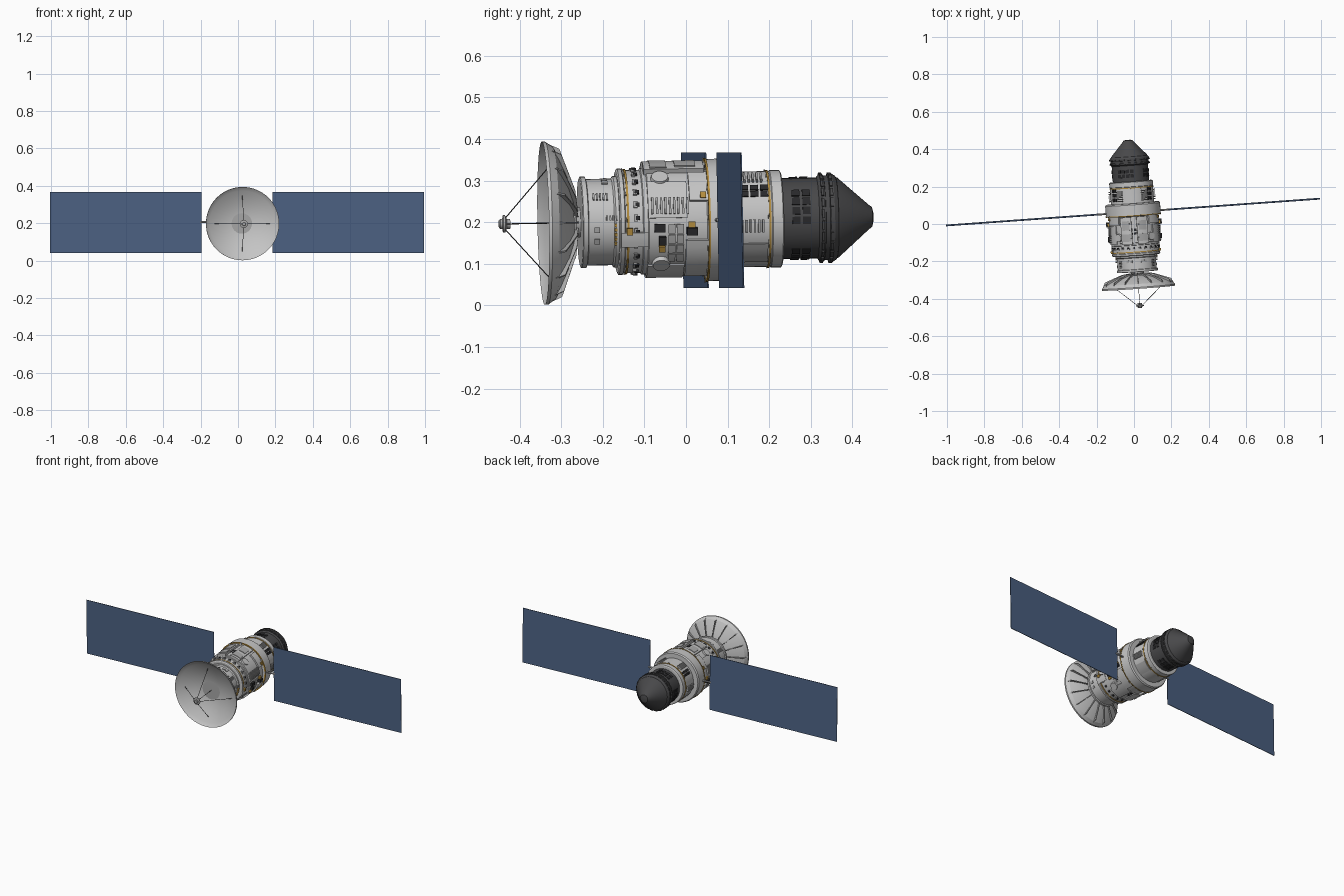
import bpy, bmesh, math
from mathutils import Matrix, Vector

if "Cube" in bpy.data.objects:
    bpy.data.objects.remove(bpy.data.objects["Cube"])

# whole craft is yawed and pitched slightly
POSE = (Matrix.Translation((0, 0, 0.204)) @ Matrix.Rotation(math.radians(4.1), 4, 'Z')
        @ Matrix.Rotation(math.radians(1.1), 4, 'X'))


def material(name, r, g, b):
    m = bpy.data.materials.new(name)
    m.diffuse_color = (r, g, b, 1)
    m.use_nodes = True
    m.node_tree.nodes["Principled BSDF"].inputs["Base Color"].default_value = m.diffuse_color
    return m


HULL = material("hull_light_grey", 0.56, 0.56, 0.56)
PLATE = material("plate_mid_grey", 0.40, 0.40, 0.40)
DARK = material("engine_dark_grey", 0.065, 0.065, 0.068)
BLACK = material("window_black", 0.022, 0.022, 0.024)
GOLD = material("gold_trim", 0.46, 0.27, 0.05)
BLUE = material("solar_blue", 0.075, 0.125, 0.235)


def finish(name, bm, mat):
    bmesh.ops.recalc_face_normals(bm, faces=bm.faces)
    me = bpy.data.meshes.new(name)
    bm.to_mesh(me)
    bm.free()
    me.transform(POSE)
    me.materials.append(mat)
    ob = bpy.data.objects.new(name, me)
    bpy.context.collection.objects.link(ob)


def lathe(name, profile, mat, n=48, closed=False):
    """Revolve (y, radius) points round the long axis; ends are capped unless closed."""
    bm = bmesh.new()
    rings = []
    for y, r in profile:
        rings.append([bm.verts.new((r * math.cos(2 * math.pi * i / n), y,
                                    r * math.sin(2 * math.pi * i / n))) for i in range(n)])
    pairs = list(zip(rings, rings[1:])) + ([(rings[-1], rings[0])] if closed else [])
    for a, b in pairs:
        for i in range(n):
            j = (i + 1) % n
            bm.faces.new((a[i], a[j], b[j], b[i]))
    if not closed:
        bm.faces.new(rings[0])
        bm.faces.new(rings[-1])
    finish(name, bm, mat)


def sector(bm, y0, y1, a0, a1, r0, r1):
    """Curved block on the hull between two angles (0 = +x, 90 = up)."""
    n = max(1, math.ceil(abs(a1 - a0) / 7.5))
    rows = []
    for i in range(n + 1):
        a = math.radians(a0 + (a1 - a0) * i / n)
        rows.append([bm.verts.new((r * math.cos(a), y, r * math.sin(a)))
                     for r, y in ((r0, y0), (r1, y0), (r1, y1), (r0, y1))])
    for p, q in zip(rows, rows[1:]):
        for k in range(4):
            bm.faces.new((p[k], p[(k + 1) % 4], q[(k + 1) % 4], q[k]))
    bm.faces.new(rows[0])
    bm.faces.new(rows[-1])


def sectors(name, mat, specs, mirror=True):
    """Many blocks in one object, mirrored to the -x side."""
    bm = bmesh.new()
    for y0, y1, a0, a1, r0, r1 in specs:
        sector(bm, y0, y1, a0, a1, r0, r1)
        if mirror:
            sector(bm, y0, y1, 180 - a0, 180 - a1, r0, r1)
    finish(name, bm, mat)


def grid(y0, y1, ny, a0, a1, na, r0, r1, fill=0.75):
    dy, da = (y1 - y0) / ny, (a1 - a0) / na
    return [(y0 + i * dy, y0 + (i + fill) * dy, a0 + j * da, a0 + (j + fill) * da, r0, r1)
            for i in range(ny) for j in range(na)]


def rod(bm, p, q, r, n=8):
    p, q = Vector(p), Vector(q)
    d = q - p
    m = Matrix.Translation((p + q) / 2) @ d.to_track_quat('Z', 'Y').to_matrix().to_4x4()
    bmesh.ops.create_cone(bm, cap_ends=True, segments=n, radius1=r, radius2=r,
                          depth=d.length, matrix=m)


# stepped hull
lathe("front_module", [(-0.256, 0.106), (-0.254, 0.110), (-0.243, 0.110), (-0.241, 0.104),
                       (-0.18, 0.104), (-0.176, 0.110), (-0.16, 0.110)], HULL)
lathe("ring_module", [(-0.168, 0.122), (-0.165, 0.128), (-0.156, 0.128), (-0.154, 0.124),
                      (-0.112, 0.124), (-0.11, 0.128), (-0.098, 0.128)], HULL)
lathe("main_module", [(-0.1, 0.128), (-0.098, 0.132), (0.042, 0.132), (0.046, 0.147),
                      (0.105, 0.147), (0.112, 0.142), (0.112, 0.11)], HULL)
lathe("rear_module", [(0.108, 0.115), (0.20, 0.115), (0.202, 0.117), (0.226, 0.117),
                      (0.229, 0.112), (0.229, 0.09)], HULL)

# dark engine and nose
lathe("engine_section", [(0.225, 0.097), (0.315, 0.097), (0.318, 0.102), (0.322, 0.105),
                         (0.33, 0.105), (0.331, 0.102), (0.341, 0.102), (0.342, 0.106),
                         (0.352, 0.106), (0.36, 0.101), (0.363, 0.095)], DARK)
lathe("nose_cone", [(0.36, 0.098), (0.366, 0.096), (0.44, 0.03), (0.448, 0.024),
                    (0.451, 0.012)], DARK)
sectors("engine_ring_blocks", DARK, grid(0.321, 0.329, 1, 0, 360, 24, 0.10, 0.109)
        + grid(0.342, 0.352, 1, 0, 360, 24, 0.10, 0.109), False)
sectors("engine_windows", BLACK, [s for c in (12, 100, 192, 280)
                                  for s in grid(0.25, 0.30, 2, c - 20, c + 35, 4, 0.095, 0.1)], False)

# raised hull covers
sectors("hull_covers", HULL, [
    (-0.10, -0.005, 3, 44, 0.125, 0.137), (-0.105, 0.04, 60, 84, 0.125, 0.144),
    (-0.10, -0.012, -84, -52, 0.125, 0.137), (-0.01, 0.046, -70, -20, 0.125, 0.142),
    (0.0, 0.046, 20, 55, 0.125, 0.142), (-0.165, -0.10, -28, -12, 0.12, 0.132)])
sectors("hull_plates", PLATE, grid(-0.052, -0.012, 2, -46, -2, 4, 0.13, 0.136, 0.85)
        + grid(-0.228, -0.20, 1, -30, 2, 2, 0.10, 0.108, 0.45)
        + grid(-0.205, -0.185, 1, 60, 80, 2, 0.10, 0.108, 0.7)
        + [(0.12, 0.19, -60, -30, 0.11, 0.119), (-0.09, -0.05, 62, 82, 0.14, 0.147),
           (-0.03, 0.02, 64, 80, 0.14, 0.147)])

# louvre banks
sectors("main_louvres", PLATE, grid(-0.092, 0.002, 9, 7, 40, 1, 0.13, 0.143, 0.5))
sectors("front_louvres", PLATE, grid(-0.2, -0.168, 4, 2, 14, 1, 0.1, 0.113, 0.5)
        + grid(-0.23, -0.19, 5, 30, 50, 1, 0.1, 0.109, 0.5))
sectors("rear_louvres", PLATE, grid(0.125, 0.185, 6, 50, 78, 1, 0.11, 0.125, 0.5)
        + grid(0.125, 0.185, 6, -15, 14, 1, 0.11, 0.125, 0.5))

# rows of windows and dark equipment boxes
sectors("ring_windows", PLATE, grid(-0.134, -0.116, 1, 0, 360, 24, 0.12, 0.129, 0.5), False)
sectors("ring_window_panes", BLACK, [(-0.130, -0.120, 15 * k + 1.8, 15 * k + 5.7, 0.12, 0.1296)
                                     for k in range(24)], False)
sectors("dark_windows", BLACK, grid(0.125, 0.198, 3, 28, 46, 2, 0.11, 0.1185, 0.8))
sectors("top_and_bottom_windows", BLACK, [s for c in (90, 270) for s in
                                          grid(-0.055, -0.015, 2, c - 22, c + 22, 5, 0.125, 0.1345, 0.65)],
        False)
sectors("equipment_boxes", BLACK, [(-0.086, -0.06, -11, -3, 0.13, 0.145),
                                   (-0.075, -0.058, -24, -16, 0.13, 0.145),
                                   (-0.008, 0.018, -14, -7, 0.13, 0.150)])

# gold bands, beads and fittings
for i, (y, r) in enumerate([(-0.148, 0.1265), (0.047, 0.149), (0.195, 0.1175)]):
    lathe(f"gold_band_{i + 1}", [(y - 0.0025, r - 0.01), (y - 0.0025, r), (y + 0.0025, r),
                                 (y + 0.0025, r - 0.01)], GOLD, closed=True)
    sectors(f"band_clips_{i + 1}", PLATE, grid(y - 0.005, y + 0.005, 1, 0, 360, 12,
                                               r - 0.01, r + 0.002, 0.15), False)
sectors("gold_fittings", GOLD, [(-0.152, -0.138, -14, -7, 0.12, 0.136),
                                (0.026, 0.04, 22, 28, 0.13, 0.147),
                                (-0.075, -0.06, -32, -26, 0.13, 0.143),
                                (-0.004, 0.012, -7, -1, 0.13, 0.143)]
        + grid(-0.18, -0.17, 1, -30, 0, 5, 0.10, 0.113, 0.6))

# oval hatches on the upper flanks
bm = bmesh.new()
for a in (50, 130, 230, 310):
    d = Vector((math.cos(math.radians(a)), 0, math.sin(math.radians(a))))
    m = (Matrix.Translation(d * 0.131 + Vector((0, -0.068, 0)))
         @ d.to_track_quat('Z', 'Y').to_matrix().to_4x4())
    bmesh.ops.create_cone(bm, cap_ends=True, segments=24, radius1=0.024, radius2=0.02,
                          depth=0.018, matrix=m)
finish("round_hatches", bm, HULL)

# dish: thin bowl, concave to the front
bowl = [(-0.338 + 0.058 * (1 - (r / 0.19) ** 2), r) for r in
        (0.004, 0.03, 0.06, 0.09, 0.12, 0.15, 0.175, 0.19)]
back = [(-0.344, 0.196), (-0.336, 0.196), (-0.318, 0.183), (-0.308, 0.165), (-0.288, 0.12),
        (-0.274, 0.07), (-0.27, 0.004)]
lathe("dish", bowl + back, HULL, 64, closed=True)
lathe("dish_hub", [(-0.285, 0.055), (-0.268, 0.05), (-0.266, 0.036), (-0.25, 0.036)], PLATE, 32)

# radial ribs on the back of the dish
bm = bmesh.new()
outline = [(-0.333, 0.192), (-0.302, 0.178), (-0.268, 0.085), (-0.262, 0.04), (-0.275, 0.04),
           (-0.291, 0.12), (-0.315, 0.172)]
for k in range(16):
    rot = Matrix.Rotation(2 * math.pi * k / 16, 4, 'Y')
    f = bm.faces.new([bm.verts.new(rot @ Vector((r, y, -0.002))) for y, r in outline])
    ext = bmesh.ops.extrude_face_region(bm, geom=[f])["geom"]
    bmesh.ops.translate(bm, verts=[v for v in ext if isinstance(v, bmesh.types.BMVert)],
                        vec=rot @ Vector((0, 0, 0.004)))
finish("dish_ribs", bm, PLATE)

# feed and its four struts
lathe("feed", [(-0.451, 0.009), (-0.448, 0.012), (-0.443, 0.012), (-0.441, 0.021), (-0.436, 0.021),
               (-0.432, 0.012), (-0.424, 0.012)], PLATE, 24)
bm = bmesh.new()
for k in range(4):
    a = math.pi / 2 * k
    c, s = math.cos(a), math.sin(a)
    rod(bm, (0.012 * c, -0.437, 0.012 * s), (0.15 * c, -0.315, 0.15 * s), 0.0013)
rod(bm, (0, -0.43, 0), (0, -0.275, 0), 0.0013)
finish("feed_struts", bm, DARK)

# solar wings and their booms
bm = bmesh.new()
booms = bmesh.new()
for s in (-1, 1):
    m = Matrix.Translation((s * 0.5962, 0.064, -0.001)) @ Matrix.Diagonal((0.812, 0.003, 0.326, 1))
    bmesh.ops.create_cube(bm, size=1, matrix=m)
    rod(booms, (s * 0.13, 0.064, 0), (s * 0.20, 0.064, 0), 0.005)
finish("solar_wings", bm, BLUE)
finish("wing_booms", booms, PLATE)

# smooth round parts, keep edges sharp
for ob in bpy.data.objects:
    ob.select_set(True)
bpy.context.view_layer.objects.active = bpy.data.objects["dish"]
bpy.ops.object.shade_smooth_by_angle(angle=math.radians(25))
